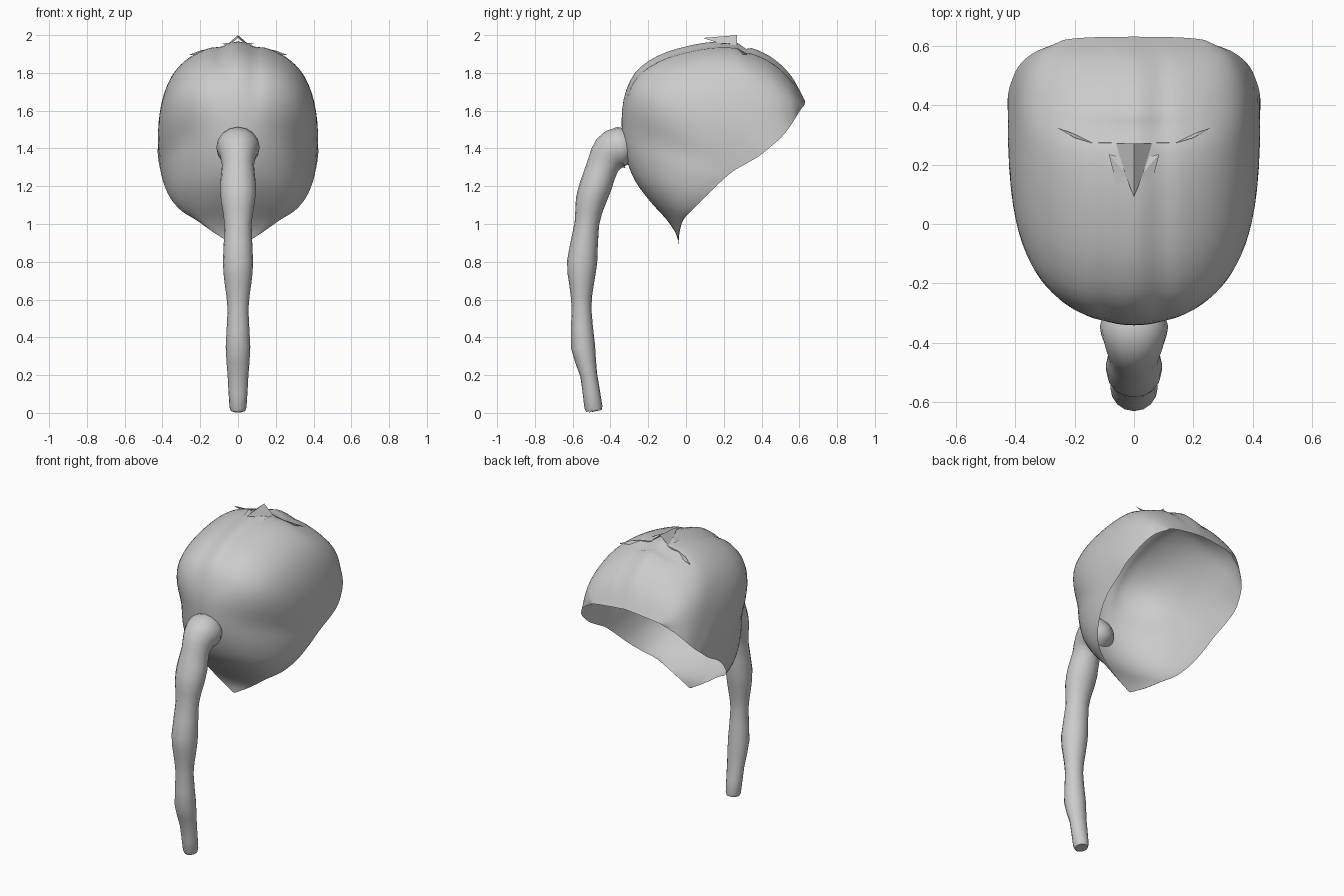
import bpy, bmesh, math
from mathutils import Vector

cube = bpy.data.objects.get("Cube")
if cube:
    bpy.data.objects.remove(cube, do_unlink=True)

grey = bpy.data.materials.new("plain grey")
grey.use_nodes = True
colour = (0.6, 0.6, 0.6, 1)
grey.diffuse_color = colour
grey.node_tree.nodes["Principled BSDF"].inputs["Base Color"].default_value = colour


def spline(points, steps):
    """Smooth path through the given stations."""
    pts = [Vector(p) for p in points]
    out = []
    for i in range(len(pts) - 1):
        a, b, c, d = pts[max(i - 1, 0)], pts[i], pts[i + 1], pts[min(i + 2, len(pts) - 1)]
        for s in range(steps):
            t = s / steps
            out.append(0.5 * (2 * b + (c - a) * t + (2 * a - 5 * b + 4 * c - d) * t * t
                              + (3 * b - a - 3 * c + d) * t ** 3))
    return out + [pts[-1]]


def loft(name, rows, closed=False, angle=50):
    """Skin consecutive rows of points with quads."""
    bm = bmesh.new()
    grid = [[bm.verts.new(p) for p in row] for row in rows]
    n = len(grid[0])
    for r, q in zip(grid, grid[1:]):
        for j in range(n if closed else n - 1):
            k = (j + 1) % n
            bm.faces.new((r[j], r[k], q[k], q[j]))
    if closed:
        bm.faces.new(grid[0])
        bm.faces.new(grid[-1])
        bmesh.ops.recalc_face_normals(bm, faces=bm.faces)
    else:
        bmesh.ops.remove_doubles(bm, verts=bm.verts, dist=0.0005)
    return finish(name, bm, angle)


def finish(name, bm, angle):
    mesh = bpy.data.meshes.new(name)
    bm.to_mesh(mesh)
    bm.free()
    mesh.materials.append(grey)
    obj = bpy.data.objects.new(name, mesh)
    bpy.context.collection.objects.link(obj)
    bpy.ops.object.select_all(action="DESELECT")
    obj.select_set(True)
    bpy.context.view_layer.objects.active = obj
    bpy.ops.object.shade_smooth_by_angle(angle=math.radians(angle))
    return obj


# Open head shell: centre-line (y, z) and matching rim half-width, y, z
centre = [(-.04, .88), (-.05, .94), (-.10, 1.02), (-.19, 1.12), (-.27, 1.23), (-.32, 1.36),
          (-.34, 1.50), (-.33, 1.66), (-.27, 1.80), (-.15, 1.89), (0, 1.94), (.15, 1.965),
          (.27, 1.96), (.38, 1.92), (.47, 1.87), (.56, 1.78), (.63, 1.65)]
rim = [(.005, -.04, .88), (.12, -.035, .95), (.22, -.015, 1.02), (.30, .03, 1.07),
       (.36, .10, 1.14), (.395, .18, 1.22), (.41, .25, 1.28), (.418, .32, 1.32),
       (.423, .38, 1.355), (.425, .42, 1.385), (.42, .455, 1.415), (.41, .485, 1.44),
       (.40, .51, 1.465), (.385, .535, 1.495), (.36, .56, 1.53), (.32, .585, 1.57),
       (.25, .61, 1.61)]

rows = []
for c, r in zip(spline([(0, *p) for p in centre], 3), spline(rim, 3)):
    top = min(max((c.z - 1.45) / 0.45, 0), 1)
    top *= top * (3 - 2 * top)                     # squarer arches towards the crown
    power = 2 / (2 + 1.2 * top)
    inward = Vector((0, r.y - c.y, r.z - c.z))
    row = []
    for j in range(-24, 25):
        a = (abs(j) / 24) ** (1 + 0.4 * top) * math.pi / 2
        x = r.x * math.sin(a) ** power
        rise = max(math.cos(a), 0) ** power
        p = c + inward * (1 - rise)
        p.x = math.copysign(x, j)
        # crown slopes down from the middle like a tent
        p.z -= 0.19 * top * x * rise
        # soft grooves beside the forehead ridge, and the step of the crown fold
        groove = 0.012 * top * math.exp(-((x - 0.09) / 0.035) ** 2)
        if c.y > 0.275:
            groove += 0.03 * math.exp(-((c.y - 0.29) / 0.04) ** 2 - (x / 0.18) ** 2)
        if inward.length > 0.2:
            p += inward.normalized() * groove
        row.append(p)
    rows.append(row)
loft("head_shell", rows)

# Hanging trunk: y, z, half-width across, half-thickness
trunk = [(-.25, 1.40, .03, .03), (-.29, 1.40, .09, .08), (-.345, 1.405, .115, .11),
         (-.40, 1.375, .10, .105), (-.44, 1.31, .085, .085), (-.475, 1.21, .095, .085),
         (-.505, 1.12, .09, .08), (-.525, 1.0, .072, .065), (-.55, .80, .08, .08),
         (-.553, .68, .07, .065), (-.553, .55, .055, .052), (-.545, .35, .065, .064),
         (-.515, .20, .055, .045), (-.49, .03, .045, .048), (-.488, .012, .032, .034)]
path = spline(trunk, 2)
rings = []
for i, s in enumerate(path):
    q, p = path[min(i + 1, len(path) - 1)], path[max(i - 1, 0)]
    along = Vector((0, q[0] - p[0], q[1] - p[1])).normalized()
    side = Vector((1, 0, 0))
    up = along.cross(side)
    rings.append([Vector((0, s[0], s[1])) + side * s[2] * math.cos(t) + up * s[3] * math.sin(t)
                  for t in (k * math.tau / 16 for k in range(16))])
loft("trunk", rings, closed=True)


# Gathered folds on the crown
def fold(name, points, faces):
    bm = bmesh.new()
    vs = [bm.verts.new(p) for p in points]
    for f in faces:
        bm.faces.new([vs[i] for i in f])
    finish(name, bm, 10)


fold("crown_peak", [(0, .09, 1.985), (0, .27, 2.0), (-.035, .18, 1.955), (.035, .18, 1.955),
                    (-.06, .27, 1.948), (.06, .27, 1.948)],
     [(0, 2, 4, 1), (0, 1, 5, 3)])
for label, s in (("left", 1), ("right", -1)):
    fold(label + "_crown_pleat", [(s * .02, .16, 1.962), (s * .085, .235, 1.955),
                                  (s * .05, .10, 1.945), (s * .03, .22, 1.95)],
         [(0, 1, 2), (0, 3, 1)])
    fold(label + "_crown_lip", [(0, .272, 1.955), (s * .14, .272, 1.93), (s * .2, .29, 1.918),
                                (s * .26, .325, 1.895), (s * .14, .28, 1.9), (0, .28, 1.92)],
         [(0, 1, 4, 5), (1, 2, 3, 4)])
